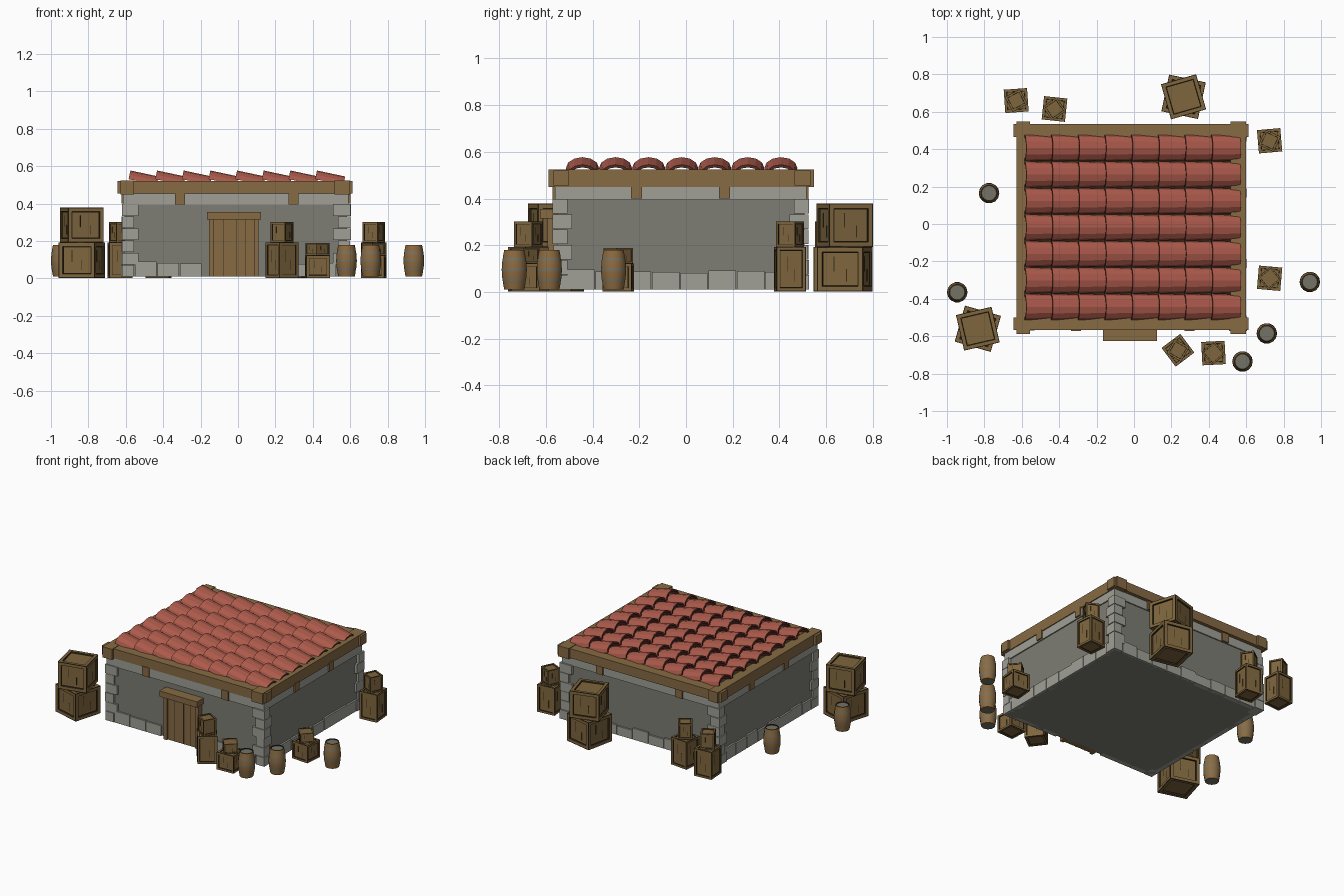
import bpy, bmesh, math, random
from mathutils import Matrix, Vector

random.seed(4)
cube = bpy.data.objects.get("Cube")
if cube:
    bpy.data.objects.remove(cube, do_unlink=True)


def material(name, r, g, b):
    m = bpy.data.materials.new(name)
    m.use_nodes = True
    m.diffuse_color = (r, g, b, 1)
    m.node_tree.nodes["Principled BSDF"].inputs["Base Color"].default_value = (r, g, b, 1)
    return m


WALL = material("wall grey", .205, .205, .175)
STONE = material("pale stone", .35, .35, .31)
BEAM = material("beam wood", .24, .145, .057)
CRATE = material("crate wood", .21, .132, .048)
DARK = material("dark wood", .04, .026, .01)
RED = material("roof red", .41, .102, .07)
SHADE = material("roof edge", .11, .03, .022)
BARREL = material("barrel wood", .262, .145, .05)
IRON = material("iron grey", .17, .17, .135)


def finish(name, bm, mats):
    bmesh.ops.recalc_face_normals(bm, faces=bm.faces)
    me = bpy.data.meshes.new(name)
    bm.to_mesh(me)
    bm.free()
    for m in mats:
        me.materials.append(m)
    ob = bpy.data.objects.new(name, me)
    bpy.context.collection.objects.link(ob)
    return ob


def boxes(name, items, mat):
    """One object made of boxes, each given as x0, x1, y0, y1, z0, z1."""
    bm = bmesh.new()
    for x0, x1, y0, y1, z0, z1 in items:
        mid = Vector((x0 + x1, y0 + y1, z0 + z1)) / 2
        size = (abs(x1 - x0), abs(y1 - y0), abs(z1 - z0), 1)
        bmesh.ops.create_cube(bm, size=1, matrix=Matrix.Translation(mid) @ Matrix.Diagonal(size))
    return finish(name, bm, [mat])


def loft(bm, rings, closed=True):
    """Skin rings of points and return the faces of each band."""
    loops = [[bm.verts.new(p) for p in ring] for ring in rings]
    bands = []
    for a, b in zip(loops, loops[1:]):
        n = len(a)
        bands.append([bm.faces.new((a[i], a[(i + 1) % n], b[(i + 1) % n], b[i])) for i in range(n)])
    return loops, bands


# Walls: centre and half sizes
CX, CY, HX, HY = -.011, -.023, .595, .53
BASE = .01
boxes("walls", [(CX - HX, CX + HX, CY - HY, CY + HY, BASE, .46)], WALL)

# Corner stones, alternating long and short
quoins = []
for sx in (-1, 1):
    for sy in (-1, 1):
        for k in range(6):
            out = random.uniform(.012, .02)
            lx, ly = (.075, .045) if k % 2 else (.05, .065)
            ox, oy = CX + sx * (HX + out), CY + sy * (HY + out)
            z = BASE + k * .065
            quoins.append((ox, ox - sx * (lx + out), oy, oy - sy * (ly + out), z, z + .062))
boxes("corner_stones", quoins, STONE)

# Foundation stones and the pale course under the beams
base = []
for s in (-1, 1):
    y, x = CY + s * HY, CX + s * HX
    for i in range(9):
        a = CX - .54 + i * .12
        if s > 0 or a + .116 < -.15 or a > .1:
            base.append((a, a + .116, y - s * .02, y + s * .012, BASE, random.uniform(.07, .092)))
        if i < 8:
            b = CY - .485 + i * .121
            base.append((x - s * .02, x + s * .012, b, b + .117, BASE, random.uniform(.08, .098)))
boxes("foundation_stones", base, STONE)
boxes("upper_course", [(CX - HX - .008, CX + HX + .008, CY - HY - .008, CY + HY + .008, .393, .452)], STONE)

# Roof beams and the short posts below them
boxes("long_beams", [(-.645, .612, -.567, -.5, .455, .52), (-.645, .612, .465, .535, .455, .52)], BEAM)
boxes("side_beams", [(-.627, -.556, -.588, .548, .45, .524), (.516, .598, -.588, .548, .45, .524)], BEAM)
posts = []
for s in (-1, 1):
    y, x = CY + s * HY, CX + s * HX
    posts += [(a, a + .053, y - s * .02, y + s * .018, .395, .46) for a in (-.337, .271)]
    posts += [(x - s * .02, x + s * .018, b, b + .048, .4, .46) for b in (-.236, .141)]
boxes("short_posts", posts, BEAM)
boxes("roof_deck", [(-.57, .53, -.51, .475, .44, .5)], DARK)

# Door with frame, planks and lintel
boxes("door_panel", [(-.15, .105, -.58, -.54, BASE, .32)], BEAM)
boxes("door_frame", [(-.155, -.13, -.592, -.54, BASE, .32), (.085, .11, -.592, -.54, BASE, .32)], BEAM)
boxes("door_lintel", [(-.165, .123, -.625, -.54, .315, .355)], BEAM)
boxes("door_gaps", [(a, a + .003, -.582, -.579, BASE, .315) for a in (-.08, -.012, .04)], DARK)

# Roof tiles: tilted arched shells
SEG = 6
bm = bmesh.new()
tilt = Matrix.Rotation(math.radians(12), 4, 'Y')
for row in range(7):
    for col in range(8):
        place = Matrix.Translation((-.585 + col * .1425, -.443 + row * .1415, .531)) @ tilt
        rings = []
        for x, w in ((0, .0705), (.154, .065)):
            ring = []
            for r, h, order in ((w, .047, 1), (w - .012, .035, -1)):
                arc = [(r * math.cos(math.pi * i / SEG), h * math.sin(math.pi * i / SEG))
                       for i in range(SEG + 1)]
                ring += [place @ Vector((x, y, z)) for y, z in arc[::order]]
            rings.append(ring)
        loops, bands = loft(bm, rings)
        for f in bands[0][SEG:]:
            f.material_index = 1
        n = len(rings[0])
        for lp in loops:
            for i in range(SEG):
                f = bm.faces.new((lp[i], lp[i + 1], lp[n - 2 - i], lp[n - 1 - i]))
                f.material_index = 1
finish("roof_tiles", bm, [RED, SHADE])


def crate(name, x, y, z, side, height, angle):
    """Framed crate: dark edges, raised frame, recessed panel."""
    bm = bmesh.new()
    bmesh.ops.create_cube(bm, size=1, matrix=Matrix.Translation((0, 0, height / 2))
                          @ Matrix.Diagonal((side, side, height, 1)))
    faces = list(bm.faces)
    unit = min(side, height)
    for thick, depth, mat in ((.03, 0, 1), (.13, 0, 0), (.012, -.05, 1), (.025, 0, 1)):
        ring = bmesh.ops.inset_individual(bm, faces=faces, thickness=thick * unit, depth=depth * unit)
        for f in ring["faces"]:
            f.material_index = mat
    for f in faces:
        f.material_index = 0
    # Plank gaps on the four sides
    for q in range(4):
        for off, low, high in ((-.14, .45, .78), (.13, .22, .5)):
            m = (Matrix.Rotation(q * math.pi / 2, 4, 'Z')
                 @ Matrix.Translation((off * side, -side / 2 + .05 * unit, (low + high) / 2 * height))
                 @ Matrix.Diagonal((.02 * side, .003, (high - low) * height, 1)))
            new = bmesh.ops.create_cube(bm, size=1, matrix=m)["verts"]
            for f in {f for v in new for f in v.link_faces}:
                f.material_index = 1
    ob = finish(name, bm, [CRATE, DARK])
    ob.location = (x, y, z)
    ob.rotation_euler.z = math.radians(angle)


# Stacks: x, y, lower side and height, upper side and height, both angles
BIG, TALL, LOW = (.2, .19, .195, .185), (.125, .19, .09, .108), (.125, .12, .09, .066)
stacks = [(-.835, -.56, BIG, -16, 13), (.265, .68, BIG, -12, 16),
          (.235, -.675, TALL, 37, -30), (.725, .445, TALL, 5, -25),
          (-.63, .66, TALL, 4, 28), (-.425, .615, TALL, -6, 35),
          (.425, -.69, LOW, 3, 40), (.725, -.29, LOW, -5, 40)]
for x, y, (s1, h1, s2, h2), a1, a2 in stacks:
    crate("lower_crate", x, y, .003, s1, h1, a1)
    crate("upper_crate", x, y, .003 + h1, s2, h2, a2)

# Barrels: bulging staves with iron hoops
PROFILE = [(.044, .01), (.048, .03), (.05, .045), (.0525, .056), (.055, .09), (.055, .1),
           (.0525, .134), (.05, .145), (.048, .16), (.044, .18), (.038, .18), (.038, .175)]
HOOPS = (2, 4, 6)
SIDES = 14
for x, y in ((-.775, .165), (-.945, -.365), (.94, -.31), (.71, -.585), (.58, -.735)):
    bm = bmesh.new()
    rings = [[(r * math.cos(i * math.tau / SIDES), r * math.sin(i * math.tau / SIDES), z)
              for i in range(SIDES)] for r, z in PROFILE]
    loops, bands = loft(bm, rings)
    for k, band in enumerate(bands):
        for f in band:
            f.material_index = 1 if k in HOOPS else 2 if k > 8 else 0
    for lp in (loops[0], loops[-1]):
        bm.faces.new(lp).material_index = 1
    ob = finish("barrel", bm, [BARREL, IRON, DARK])
    ob.location = (x, y, 0)
    bpy.ops.object.select_all(action='DESELECT')
    bpy.context.view_layer.objects.active = ob
    ob.select_set(True)
    bpy.ops.object.shade_smooth_by_angle(angle=math.radians(35))
